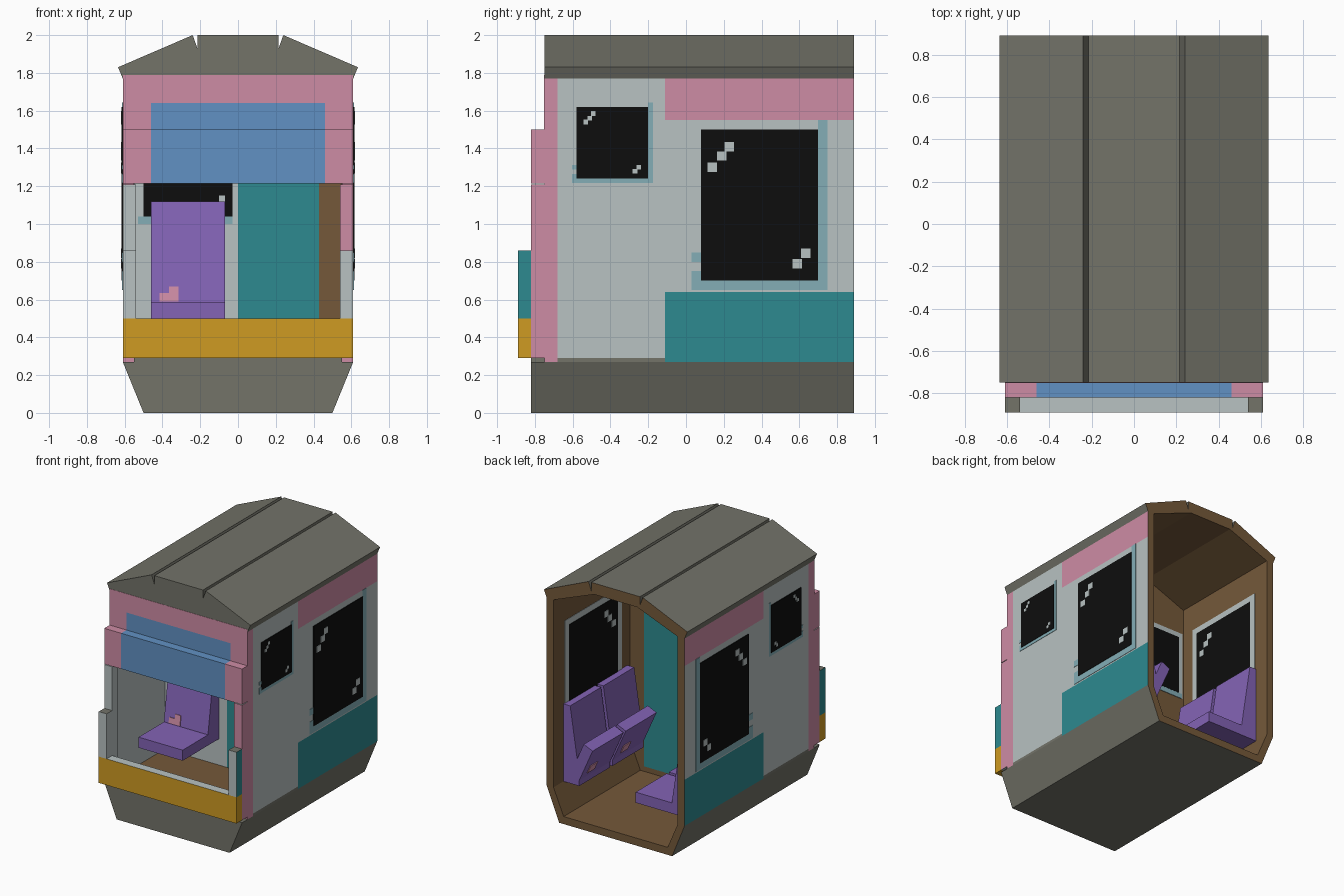
import bpy, bmesh
from math import radians
from mathutils import Matrix, Vector

if "Cube" in bpy.data.objects:
    bpy.data.objects.remove(bpy.data.objects["Cube"])

COLOURS = {
    "grey": (115, 115, 105), "white": (184, 194, 194), "pink": (206, 140, 165),
    "blue": (97, 145, 196), "yellow": (207, 155, 34), "teal": (45, 138, 144),
    "brown": (117, 89, 58), "purple": (131, 99, 181), "black": (13, 13, 13),
    "pale_blue": (132, 174, 182)}
NAMES = list(COLOURS)
MATS = []
for key, rgb in COLOURS.items():
    mat = bpy.data.materials.new(key)
    mat.use_nodes = True
    lin = [((v / 255 + .055) / 1.055) ** 2.4 for v in rgb] + [1]
    mat.diffuse_color = lin
    bsdf = mat.node_tree.nodes["Principled BSDF"]
    bsdf.inputs["Base Color"].default_value = lin
    bsdf.inputs["Roughness"].default_value = .9
    MATS.append(mat)


def finish(bm, name, rule, cuts=(), matrix=None):
    """Cut along axis planes, colour each face by the rule, make the object."""
    bmesh.ops.recalc_face_normals(bm, faces=bm.faces)
    for axis, at in cuts:
        i = "xyz".index(axis)
        normal = Vector([float(k == i) for k in range(3)])
        geom = bm.verts[:] + bm.edges[:] + bm.faces[:]
        bmesh.ops.bisect_plane(bm, geom=geom, plane_co=normal * at, plane_no=normal)
    bm.normal_update()
    for f in bm.faces:
        key = rule if isinstance(rule, str) else rule(f.calc_center_median(), f.normal)
        f.material_index = NAMES.index(key)
    if matrix:
        bm.transform(matrix)
    mesh = bpy.data.meshes.new(name)
    bm.to_mesh(mesh)
    bm.free()
    for mat in MATS:
        mesh.materials.append(mat)
    obj = bpy.data.objects.new(name, mesh)
    bpy.context.collection.objects.link(obj)
    return obj


def box(name, x, y, z, rule, cuts=(), matrix=None):
    bm = bmesh.new()
    bmesh.ops.create_cube(bm, size=1)
    for v in bm.verts:
        v.co = [r[0] if c < 0 else r[1] for c, r in zip(v.co, (sorted(x), y, z))]
    return finish(bm, name, rule, cuts, matrix)


def prism(name, points, a, b, rule, cuts=(), axis="y", matrix=None):
    """Extrude a profile along y (points are x, z) or along x (points are y, z)."""
    def at(p, d):
        return (p[0], d, p[1]) if axis == "y" else (d, p[0], p[1])
    bm = bmesh.new()
    ends = [[bm.verts.new(at(p, d)) for p in points] for d in (a, b)]
    for ring in ends:
        bm.faces.new(ring)
    for i in range(len(points)):
        j = (i + 1) % len(points)
        bm.faces.new((ends[0][i], ends[0][j], ends[1][j], ends[1][i]))
    return finish(bm, name, rule, cuts, matrix)


def mirrored(half):
    return half + [(-x, z) for x, z in reversed(half)]


BACK, CAB = .89, -.11


def shell_rule(c, n):
    if abs(n.y) > .9:
        return "brown" if n.y > 0 else "grey"
    inward = n.x * c.x + n.z * (c.z - 1) < 0
    return "brown" if inward else "grey"


# Hull: open trough behind, closed block and floor under the cab
trough = mirrored([(.46, .06), (.55, .27), (.61, .27), (.5, 0)])
trough = [(.46, .06), (.55, .27), (.61, .27), (.5, 0),
          (-.5, 0), (-.61, .27), (-.55, .27), (-.46, .06)]
prism("hull_trough", trough, CAB, BACK, shell_rule)
prism("hull_front", mirrored([(.61, .27), (.5, 0)]), -.82, CAB, "grey")
box("cab_floor", (-.55, .55), (-.82, CAB), (.27, .29),
    lambda c, n: "brown" if n.z > .5 else "grey")

# Roof: folded plate with two grooves, closed at the front
roof = mirrored([(.215, 2), (.215, 1.93), (.24, 2), (.635, 1.83), (.61, 1.77)][::-1])
roof += [(-.55, 1.77), (-.19, 1.91), (.19, 1.91), (.55, 1.77)]
prism("roof", roof, -.75, BACK, shell_rule)
prism("roof_front", mirrored([(.55, 1.77), (.19, 1.915)]), -.75, -.69, shell_rule)


# Side walls
def wall_rule(side):
    def rule(c, n):
        if n.y > .9:
            return "brown"
        if n.x * side < -.5:
            return "white" if c.y < CAB else "brown"
        if c.y < -.68:
            return "pink"
        if c.y < CAB:
            return "grey" if c.z < .29 else "white"
        return "pink" if c.z > 1.55 else "teal" if c.z < .64 else "white"
    return rule


WALL_CUTS = [("y", -.68), ("y", CAB), ("z", .29), ("z", .64), ("z", 1.55)]


def window(label, side, y, z, glints, size):
    """Dark pane with offset trim outside, framed pane inside."""
    def plate(part, x0, depth, py, pz, colour, way):
        box(f"{label}_{part}", (side * x0, side * (x0 + way * depth)), py, pz, colour)
    (y0, y1), (z0, z1) = y, z
    t = size
    plate("rear_trim", .61, .003, (y1, y1 + t), (z0 - t, z1 + t), "pale_blue", 1)
    plate("lower_trim", .61, .003, (y0 - t, y1), (z0 - t, z0), "pale_blue", 1)
    plate("corner_trim", .61, .003, (y0 - t, y0), (z0, z0 + t), "pale_blue", 1)
    plate("front_trim", .61, .003, (y0 - t, y0), (z0 + 2 * t, z0 + 3 * t), "pale_blue", 1)
    plate("inner_frame", .55, .003, (y0 - .05, y1 + .05), (z0 - .06, z1 + .05), "white", -1)
    for x0, way in ((.61, 1), (.55, -1)):
        plate("pane", x0, .006, y, z, "black", way)
        for gy, gz in glints:
            plate("glint", x0, .009, (gy - t / 2, gy + t / 2),
                  (gz - t / 2, gz + t / 2), "white", way)


for side, tag in ((1, "left"), (-1, "right")):
    box(f"{tag}_wall", (side * .55, side * .61), (-.75, BACK), (.27, 1.77),
        wall_rule(side), WALL_CUTS)
    window(f"{tag}_rear_window", side, (.08, .7), (.7, 1.5),
           [(.14, 1.3), (.19, 1.36), (.23, 1.41), (.59, .79), (.635, .845)], .05)
    window(f"{tag}_cab_window", side, (-.58, -.2), (1.24, 1.62),
           [(-.53, 1.54), (-.51, 1.56), (-.49, 1.585), (-.27, 1.28), (-.25, 1.3)], .024)

    # Front pillars and the low posts before them
    def pillar_rule(c, n):
        if n.x * side > .5:
            return "pink"
        return "pink" if n.y < -.5 and side > 0 and c.z > .86 else "white"
    box(f"{tag}_pillar", (side * .54, side * .61), (-.82, -.75), (.29, 1.21),
        pillar_rule, [("z", .86)])
    box(f"{tag}_post", (side * .54, side * .61), (-.89, -.82), (.5, .86),
        lambda c, n: "grey" if n.z > .5 else "teal" if n.x * side > .5 else "white")


# Front: stepped header with the blue sign field, and the bumper
def header_rule(c, n):
    if n.y > .5 or n.z < -.5:
        return "white"
    return "blue" if abs(c.x) < .46 and c.z < 1.64 and abs(n.x) < .5 else "pink"


SIGN = [("x", -.46), ("x", .46), ("z", 1.64)]
box("upper_header", (-.61, .61), (-.752, -.69), (1.45, 1.79), header_rule, SIGN)
box("lower_header", (-.61, .61), (-.82, -.69), (1.215, 1.5), header_rule, SIGN)
box("bumper", (-.61, .61), (-.89, -.82), (.29, .5),
    lambda c, n: "white" if n.z > .5 or n.y > .5 else "yellow")


# Partition with the door and a window
def partition_rule(c, n):
    if 0 < c.x < .43 and .1 < c.z < 1.7:
        return "teal"
    return "white" if n.y < -.5 and c.x < 0 else "brown"


prism("partition", mirrored([(.46, .06), (.55, .27), (.55, 1.77), (.19, 1.91)]),
      -.14, -.08, partition_rule, [("x", 0), ("x", .43), ("z", .1), ("z", 1.7)])
for y, way in ((-.14, -1), (-.08, 1)):
    for part, x, z, d, colour in (
            ("trim", (-.54, 0), (1, 1.56), .003, "white"),
            ("lower_trim", (-.53, -.03), (1, 1.04), .005, "pale_blue"),
            ("pane", (-.5, -.03), (1.04, 1.52), .006, "black"),
            ("glint", (-.1, -.07), (1.12, 1.15), .009, "white")):
        box(f"partition_window_{part}", x, sorted((y, y + way * d)), z, colour)


# Seats: wedge back, flap cushion that can fold up, gum spots
def seat(label, place, turn, folded=False):
    base = Matrix.Translation(place) @ Matrix.Rotation(radians(turn), 4, "Z")
    w = .195
    prism(f"{label}_back", [(-.06, 0), (-.06, .09), (.02, .62), (.08, .62), (.08, 0)],
          -w, w, "purple", axis="x", matrix=base)
    hinge = base @ Matrix.Translation((0, -.04, 0))
    if folded:
        hinge = hinge @ Matrix.Rotation(radians(-66), 4, "X")
    box(f"{label}_cushion", (-w, w), (-.34, 0), (0, .085), "purple", matrix=hinge)
    box(f"{label}_cushion_gum", (-.12, -.03), (-.16, -.09), (-.006, 0), "pink", matrix=hinge)
    lean = base @ Matrix.Translation((0, -.06, .09)) @ Matrix.Rotation(radians(-8.6), 4, "X")
    box(f"{label}_back_gum", (-.15, -.05), (-.006, .004), (0, .045), "pink", matrix=lean)
    box(f"{label}_back_gum_tip", (-.1, -.05), (-.006, .004), (.045, .08), "pink", matrix=lean)


seat("driver_seat", (-.265, -.22, .5), 0)
for i, y in enumerate((.15, .57)):
    seat(f"left_seat_{i}", (.47, y, .27), -90, True)
    seat(f"right_seat_{i}", (-.47, y, .27), 90)
